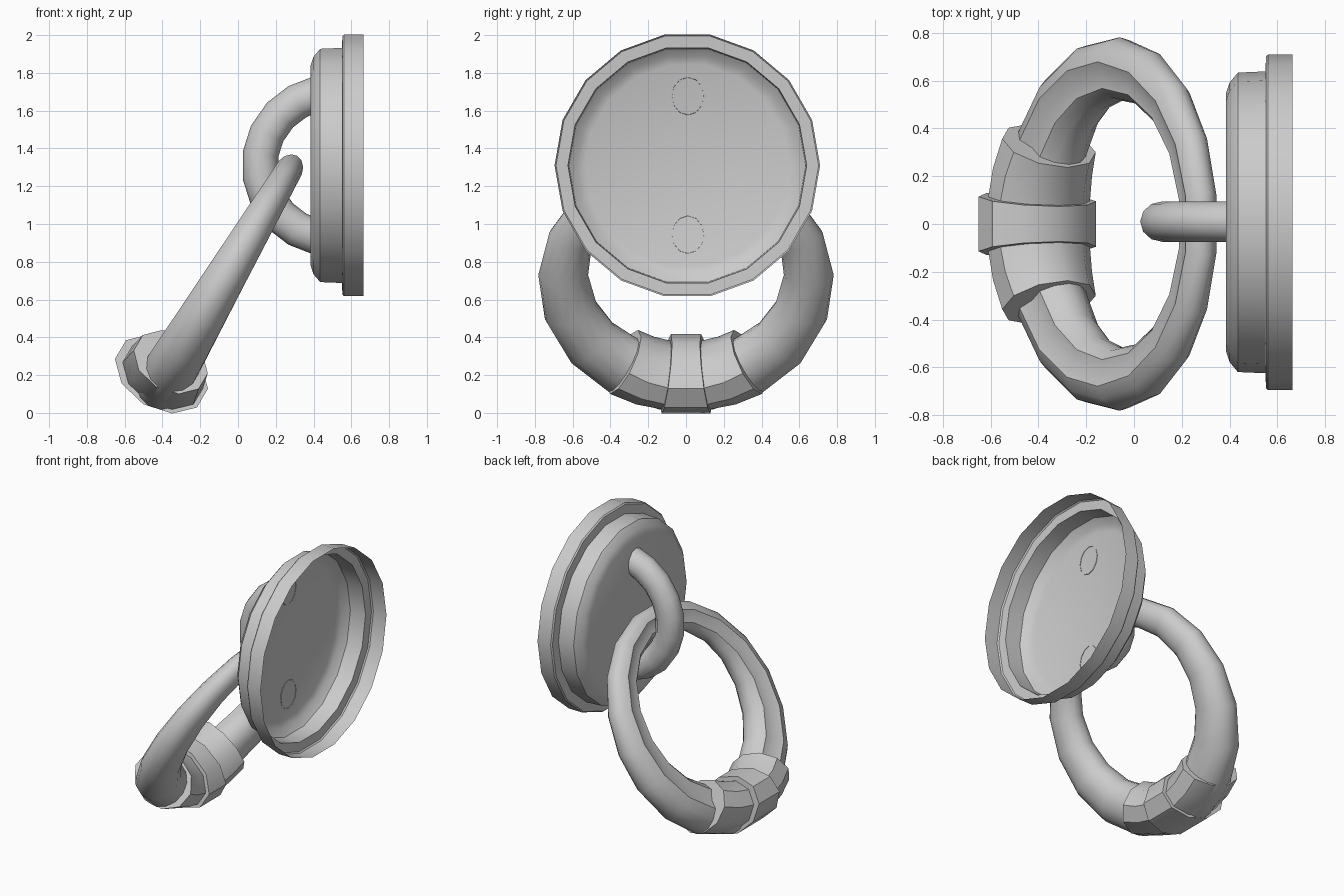
import bpy, bmesh
from math import sin, cos, radians, pi, sqrt
from mathutils import Vector

if "Cube" in bpy.data.objects:
    bpy.data.objects.remove(bpy.data.objects["Cube"])


def loft(name, rings, closed=False, caps=(False, False), angle=40):
    """Skin a list of equal-length point rings."""
    bm = bmesh.new()
    vs = [[bm.verts.new(p) for p in r] for r in rings]
    n = len(vs[0])
    pairs = list(zip(vs, vs[1:])) + ([(vs[-1], vs[0])] if closed else [])
    for a, b in pairs:
        for i in range(n):
            j = (i + 1) % n
            bm.faces.new((a[i], a[j], b[j], b[i]))
    if caps[0]:
        bm.faces.new(vs[0])
    if caps[1]:
        bm.faces.new(vs[-1])
    bmesh.ops.recalc_face_normals(bm, faces=bm.faces)
    me = bpy.data.meshes.new(name)
    bm.to_mesh(me)
    bm.free()
    ob = bpy.data.objects.new(name, me)
    bpy.context.collection.objects.link(ob)
    bpy.ops.object.select_all(action='DESELECT')
    ob.select_set(True)
    bpy.context.view_layer.objects.active = ob
    bpy.ops.object.shade_smooth_by_angle(angle=radians(angle))
    return ob


# Wall plate: hollow stepped dish with its open back facing +x
PLATE_Y, PLATE_Z = 0.007, 1.31
profile = [(0.385, 0.54), (0.40, 0.585), (0.435, 0.627), (0.55, 0.632),
           (0.553, 0.695), (0.562, 0.703), (0.664, 0.703)]
loft("wall_plate",
     [[(x, PLATE_Y + r * cos(i * pi / 9), PLATE_Z + r * sin(i * pi / 9)) for i in range(18)]
      for x, r in profile], caps=(True, False))

# Hook: bent rod whose ends are cut flush with the plate
HX, HR, END = 0.50, 0.385, 0.388
rings = []
for deg in (-72, -61, -44, -26, -9, 9, 26, 44, 61, 72):
    t, ring = radians(deg), []
    for i in range(12):
        a = i * pi / 6
        r = HR + 0.095 * cos(a)
        x, z = HX - r * cos(t), r * sin(t)
        if abs(deg) == 72:
            x, z = END, (1 if deg > 0 else -1) * sqrt(r * r - (HX - END) ** 2)
        ring.append((x, 0.01 + 0.085 * sin(a), PLATE_Z + z))
    rings.append(ring)
loft("hook", rings)

# Frame of the hanging ring: Y across, D up its plane, N out of its front
C = Vector((-0.06, 0, 0.73))
Y, D, N = Vector((0, 1, 0)), Vector((0.51, 0, 0.86)), Vector((-0.86, 0, 0.51))


def section(deg, major, rad, axial, offset, sides, notch=None):
    t, pts = radians(deg), []
    for i in range(sides):
        a = 2 * pi * i / sides
        s = 0.8 if i == notch else 1
        r = major + rad * s * cos(a)
        pts.append(C + (Y * cos(t) + D * sin(t)) * r + N * (offset + axial * s * sin(a)))
    return pts


# Hanging ring: tapers from thick bottom to thin top, groove on its front
rings = []
for k in range(18):
    s = sin(radians(20 * k))
    rings.append(section(20 * k, 0.65, 0.132 - 0.038 * s, 0.11 - 0.038 * s, 0, 14, 4))
loft("hanging_ring", rings, closed=True)

# Collars gripping the bottom of the ring
loft("centre_collar", [section(-90 + d, 0.635, 0.19, 0.265, 0.03, 10) for d in (-9.5, 9.5)],
     caps=(True, True))
for side, sgn in (("left", -1), ("right", 1)):
    loft(side + "_collar",
         [section(-90 + sgn * d, 0.638, rad, ax, 0.02, 10)
          for d, rad, ax in ((8, 0.165, 0.23), (20, 0.172, 0.222), (31, 0.178, 0.21))],
         caps=(True, True))
